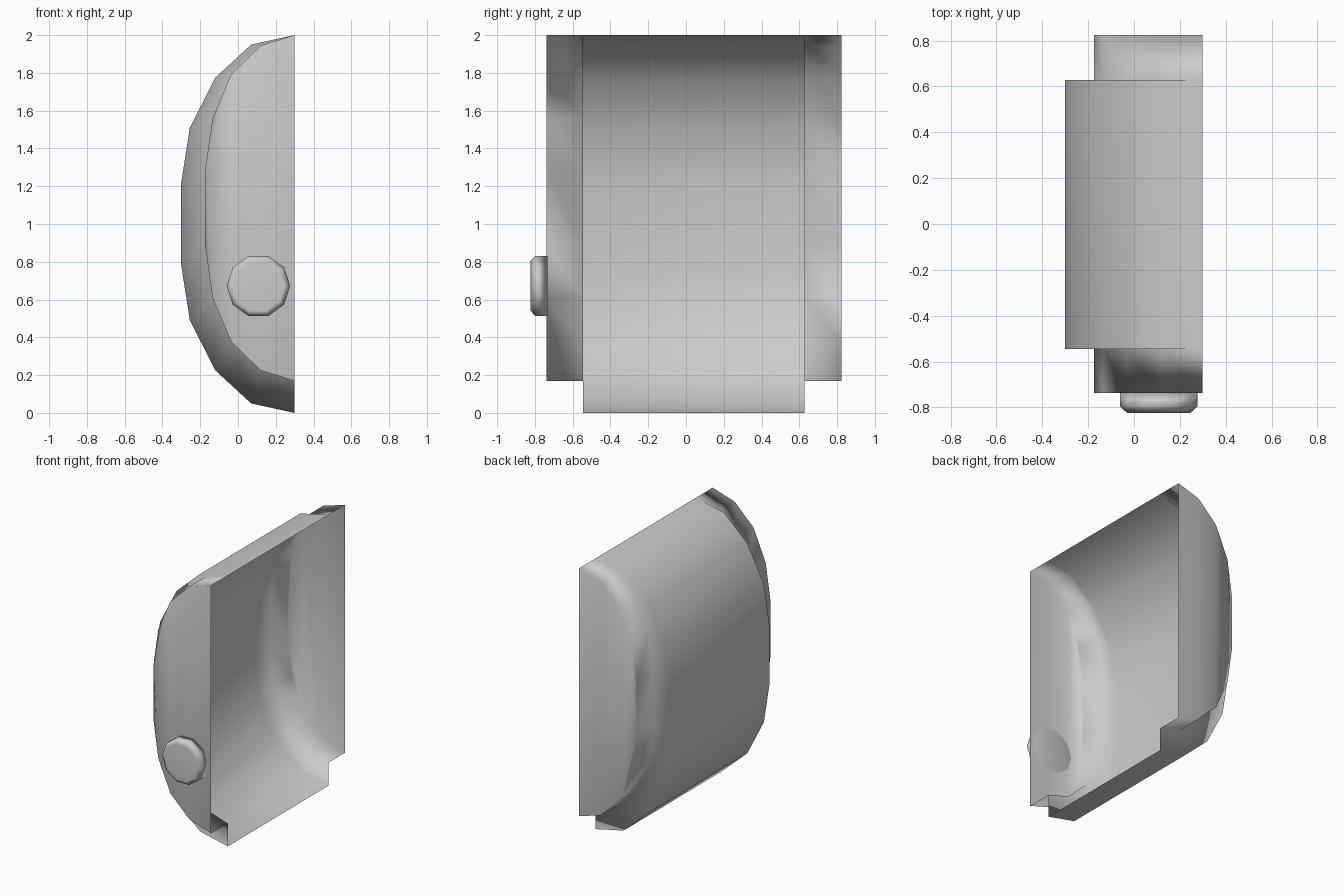
import bpy, bmesh, math
from mathutils import Matrix

cube = bpy.data.objects.get("Cube")
if cube:
    bpy.data.objects.remove(cube, do_unlink=True)

grey = bpy.data.materials.new("light_grey")
grey.use_nodes = True
COLOUR = (0.6, 0.6, 0.6, 1)
grey.diffuse_color = COLOUR
grey.node_tree.nodes["Principled BSDF"].inputs["Base Color"].default_value = COLOUR


def finish(bm, name):
    """Turn a bmesh into a softly shaded grey object."""
    mesh = bpy.data.meshes.new(name)
    bm.to_mesh(mesh)
    bm.free()
    mesh.materials.append(grey)
    for poly in mesh.polygons:
        poly.use_smooth = True
    obj = bpy.data.objects.new(name, mesh)
    bpy.context.collection.objects.link(obj)
    soft = obj.modifiers.new("soft_normals", 'WEIGHTED_NORMAL')
    soft.mode = 'FACE_AREA'
    return obj


def bow(half):
    """Mirror half of a bowed profile about its middle height."""
    bottom_z = half[-1][1]
    return half[:-1] + [(x, 2 + bottom_z - z) for x, z in reversed(half[:-1])]


# Profiles of the wide middle and of the narrower ends (last pair holds the lower limit)
outer = bow([(0.298, 2), (0.07, 1.95), (-0.12, 1.775), (-0.255, 1.51), (-0.302, 1.21), (0, 0)])
inner = bow([(0.298, 2), (0.12, 1.945), (-0.035, 1.795), (-0.135, 1.56), (-0.175, 1.28), (0, 0.17)])

# Open shell: end cap, narrow strip, step, wide middle, step, narrow strip, end cap
bm = bmesh.new()
stations = [(inner, -0.738), (inner, -0.545), (outer, -0.545),
            (outer, 0.628), (inner, 0.628), (inner, 0.824)]
rows = [[bm.verts.new((x, y, z)) for x, z in prof] for prof, y in stations]
for a, b in zip(rows, rows[1:]):
    for i in range(len(a) - 1):
        bm.faces.new((a[i], a[i + 1], b[i + 1], b[i]))
caps = [bm.faces.new(rows[0][::-1]), bm.faces.new(rows[-1])]
bmesh.ops.triangulate(bm, faces=caps)
bmesh.ops.remove_doubles(bm, verts=bm.verts, dist=0.0005)
bmesh.ops.recalc_face_normals(bm, faces=bm.faces)
back_wall = min(bm.faces, key=lambda f: f.calc_center_median().x)
if back_wall.normal.x > 0:
    bmesh.ops.reverse_faces(bm, faces=bm.faces)
finish(bm, "bowed_shell")

# Ten-sided knob with a chamfered front rim
bm = bmesh.new()
loops = []
for y, radius in [(-0.732, 0.168), (-0.797, 0.168), (-0.824, 0.138)]:
    ring = bmesh.ops.create_circle(
        bm, segments=10, radius=radius,
        matrix=Matrix.Translation((0.108, y, 0.672)) @ Matrix.Rotation(math.pi / 2, 4, 'X')
        @ Matrix.Rotation(math.pi / 2, 4, 'Z'))
    loops.append(ring["verts"])
for a, b in zip(loops, loops[1:]):
    for i in range(10):
        j = (i + 1) % 10
        bm.faces.new((a[i], a[j], b[j], b[i]))
bm.faces.new(loops[0])
bm.faces.new(loops[-1])
bmesh.ops.recalc_face_normals(bm, faces=bm.faces)
finish(bm, "front_knob")
